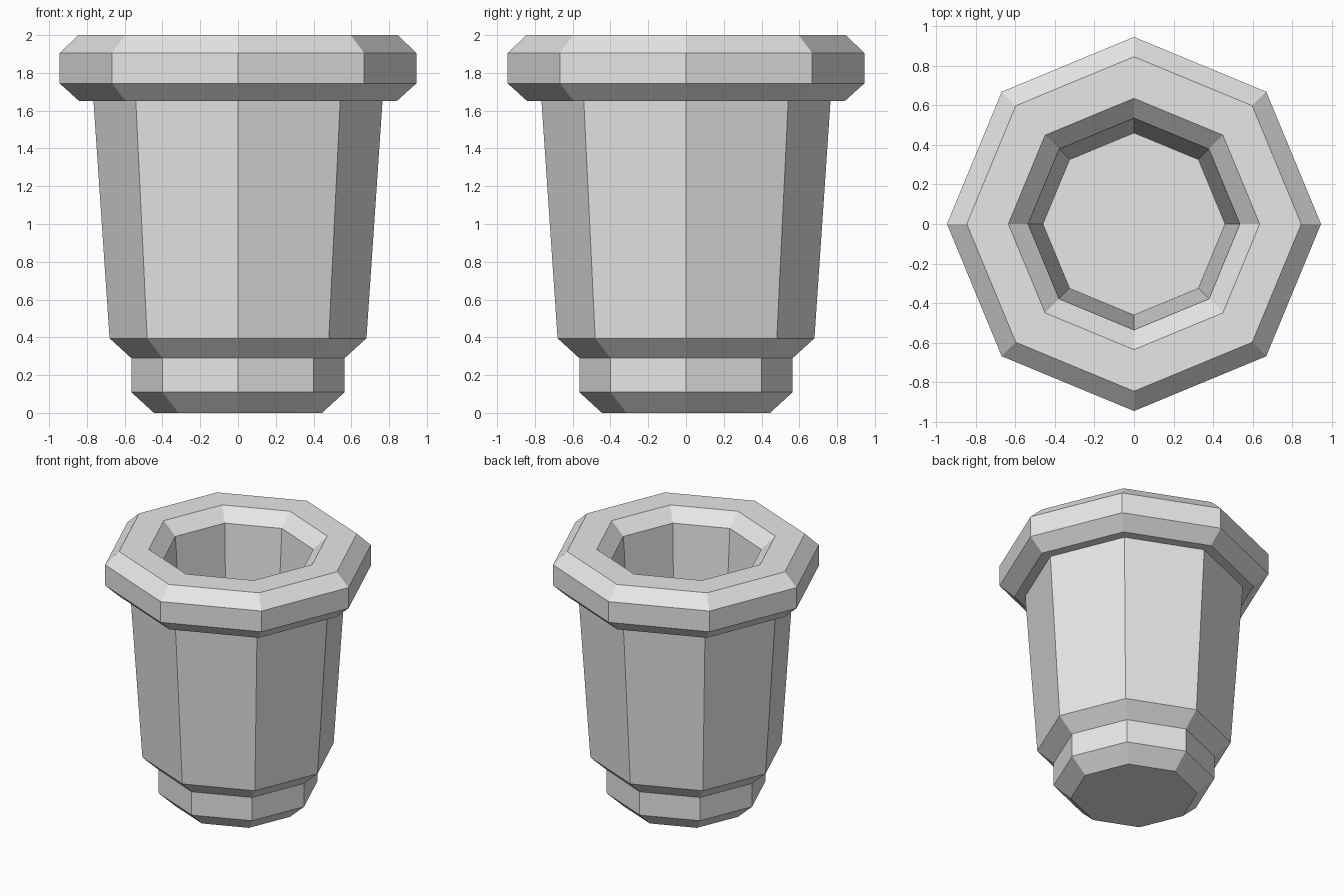
import bpy, bmesh, math

cube = bpy.data.objects.get("Cube")
if cube:
    bpy.data.objects.remove(cube, do_unlink=True)

SIDES = 8

# One plain grey for the whole pot
grey = bpy.data.materials.new("plain_grey")
grey.use_nodes = True
colour = (0.8, 0.8, 0.8, 1)
grey.diffuse_color = colour
grey.node_tree.nodes["Principled BSDF"].inputs["Base Color"].default_value = colour


def lathe(name, profile):
    """Sweep (radius, height) points round z, capping both ends."""
    bm = bmesh.new()
    rings = []
    for radius, height in profile:
        angles = [math.tau * i / SIDES for i in range(SIDES)]
        rings.append([bm.verts.new((radius * math.cos(a), radius * math.sin(a), height))
                      for a in angles])
    for low, high in zip(rings, rings[1:]):
        for i in range(SIDES):
            j = (i + 1) % SIDES
            bm.faces.new((low[i], low[j], high[j], high[i]))
    bm.faces.new(rings[0][::-1])
    bm.faces.new(rings[-1])
    mesh = bpy.data.meshes.new(name)
    bm.to_mesh(mesh)
    bm.free()
    mesh.materials.append(grey)
    obj = bpy.data.objects.new(name, mesh)
    bpy.context.collection.objects.link(obj)
    return obj


foot = [(0.445, 0), (0.565, 0.11), (0.565, 0.29)]
body = [(0.68, 0.395), (0.765, 1.65)]
rim = [(0.84, 1.65), (0.945, 1.745), (0.945, 1.905), (0.845, 2)]
hollow = [(0.635, 2), (0.535, 1.905), (0.46, 0.75)]

lathe("octagonal_pot", foot + body + rim + hollow)
